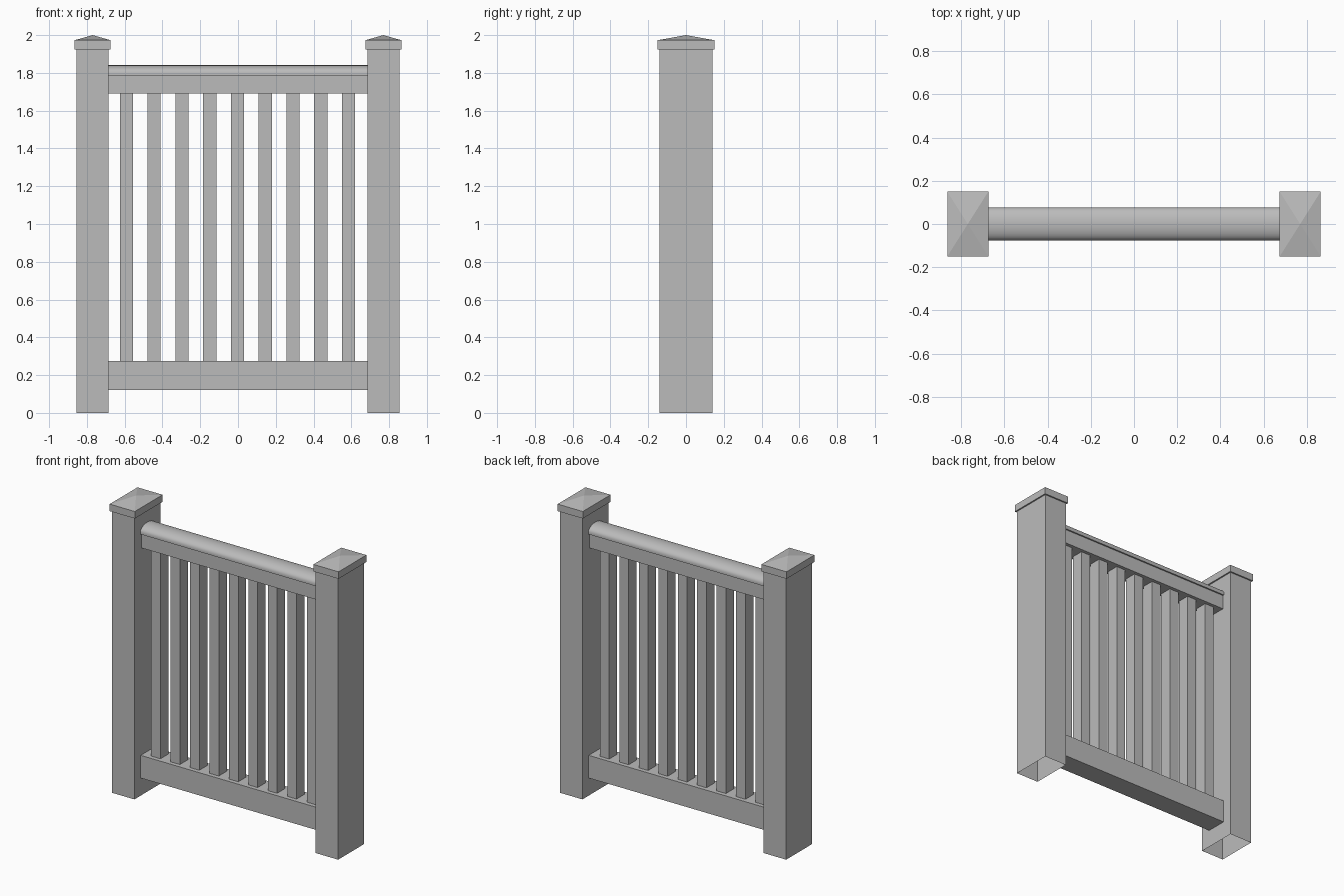
import bpy, bmesh, math

if "Cube" in bpy.data.objects:
    bpy.data.objects.remove(bpy.data.objects["Cube"])

grey = bpy.data.materials.new("plain grey")
grey.diffuse_color = (0.5, 0.5, 0.5, 1)
grey.use_nodes = True
grey.node_tree.nodes["Principled BSDF"].inputs["Base Color"].default_value = grey.diffuse_color


def finish(name, bm):
    bmesh.ops.recalc_face_normals(bm, faces=bm.faces)
    mesh = bpy.data.meshes.new(name)
    bm.to_mesh(mesh)
    bm.free()
    mesh.materials.append(grey)
    obj = bpy.data.objects.new(name, mesh)
    bpy.context.collection.objects.link(obj)
    return obj


def box(name, x, half_x, half_y, z0, z1, open_ends=False, peak=None):
    """Box centred on (x, 0); optionally open at both ends or topped by a pyramid."""
    bm = bmesh.new()
    bmesh.ops.create_cube(bm, size=2)
    for v in bm.verts:
        v.co = (x + v.co.x * half_x, v.co.y * half_y, z1 if v.co.z > 0 else z0)
    bm.normal_update()
    if open_ends:
        ends = [f for f in bm.faces if abs(f.normal.z) > 0.9]
        bmesh.ops.delete(bm, geom=ends, context='FACES_ONLY')
    if peak:
        top = [f for f in bm.faces if f.normal.z > 0.9]
        centre = bmesh.ops.poke(bm, faces=top)["verts"][0]
        centre.co.z = peak
    return finish(name, bm)


# Hollow posts with pyramid caps
for side, x in (("left", -0.77), ("right", 0.77)):
    box(side + "_post", x, 0.085, 0.14, 0, 1.927, open_ends=True)
    box(side + "_post_cap", x, 0.095, 0.15, 1.925, 1.973, peak=2.0)

# Horizontal rails between the posts
RAIL = 0.685
box("bottom_rail", 0, RAIL, 0.072, 0.12, 0.275)
box("top_rail", 0, RAIL, 0.066, 1.69, 1.79)

# Rounded handrail: half-ellipse profile swept along x
bm = bmesh.new()
profile = [(0.076, 1.787)]
for i in range(17):
    t = math.pi * i / 16
    profile.append((0.076 * math.cos(t), 1.797 + 0.044 * math.sin(t) ** 0.9))
profile.append((-0.076, 1.787))
face = bm.faces.new([bm.verts.new((-RAIL, y, z)) for y, z in profile])
end = bmesh.ops.extrude_face_region(bm, geom=[face], use_keep_orig=True)["geom"]
bmesh.ops.translate(bm, vec=(2 * RAIL, 0, 0),
                    verts=[v for v in end if isinstance(v, bmesh.types.BMVert)])
handrail = finish("handrail", bm)
bpy.context.view_layer.objects.active = handrail
handrail.select_set(True)
bpy.ops.object.shade_smooth_by_angle(angle=math.radians(35))

# Balusters
for i in range(9):
    box(f"baluster_{i + 1}", (i - 4) * 0.147 - 0.003, 0.035, 0.043, 0.275, 1.69, open_ends=True)
